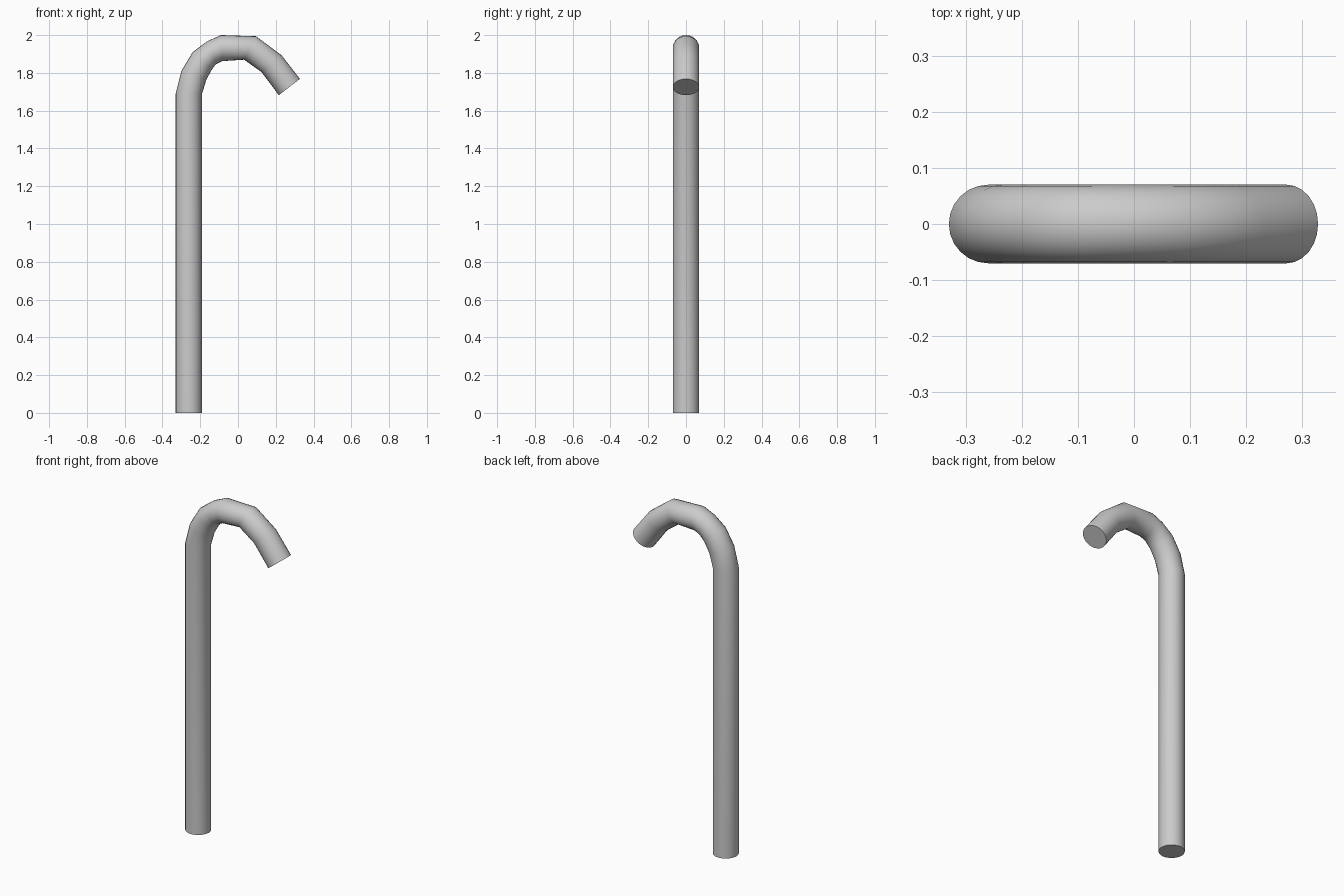
import bpy, bmesh, math
from mathutils import Vector

if "Cube" in bpy.data.objects:
    bpy.data.objects.remove(bpy.data.objects["Cube"])

SIDES, RADIUS = 24, 0.07

# Rings along the tube as (outer x, outer z, inner x, inner z)
rings = [
    (-0.33, 0.0, -0.19, 0.0),
    (-0.33, 1.69, -0.19, 1.69),
    (-0.30, 1.81, -0.167, 1.766),
    (-0.24, 1.91, -0.138, 1.818),
    (-0.162, 1.968, -0.117, 1.846),
    (-0.09, 2.0, -0.085, 1.862),
    (0.095, 1.994, 0.032, 1.87),
    (0.23, 1.894, 0.125, 1.804),
    (0.328, 1.768, 0.216, 1.682),
]

# Bent tube with flat closed ends
bm = bmesh.new()
loops = []
for ox, oz, ix, iz in rings:
    outer, inner = Vector((ox, 0, oz)), Vector((ix, 0, iz))
    centre, arm = (outer + inner) / 2, (outer - inner) / 2
    loop = []
    for i in range(SIDES):
        a = 2 * math.pi * i / SIDES
        loop.append(bm.verts.new(centre + arm * math.cos(a) + Vector((0, RADIUS * math.sin(a), 0))))
    loops.append(loop)
for a, b in zip(loops, loops[1:]):
    for i in range(SIDES):
        j = (i + 1) % SIDES
        bm.faces.new((a[i], a[j], b[j], b[i]))
bm.faces.new(loops[0])
bm.faces.new(loops[-1])
bmesh.ops.recalc_face_normals(bm, faces=bm.faces)

mesh = bpy.data.meshes.new("hooked_cane")
bm.to_mesh(mesh)
bm.free()
cane = bpy.data.objects.new("hooked_cane", mesh)
bpy.context.collection.objects.link(cane)

# Smooth tube, sharp end rims
bpy.context.view_layer.objects.active = cane
cane.select_set(True)
bpy.ops.object.shade_smooth_by_angle(angle=math.radians(50))
